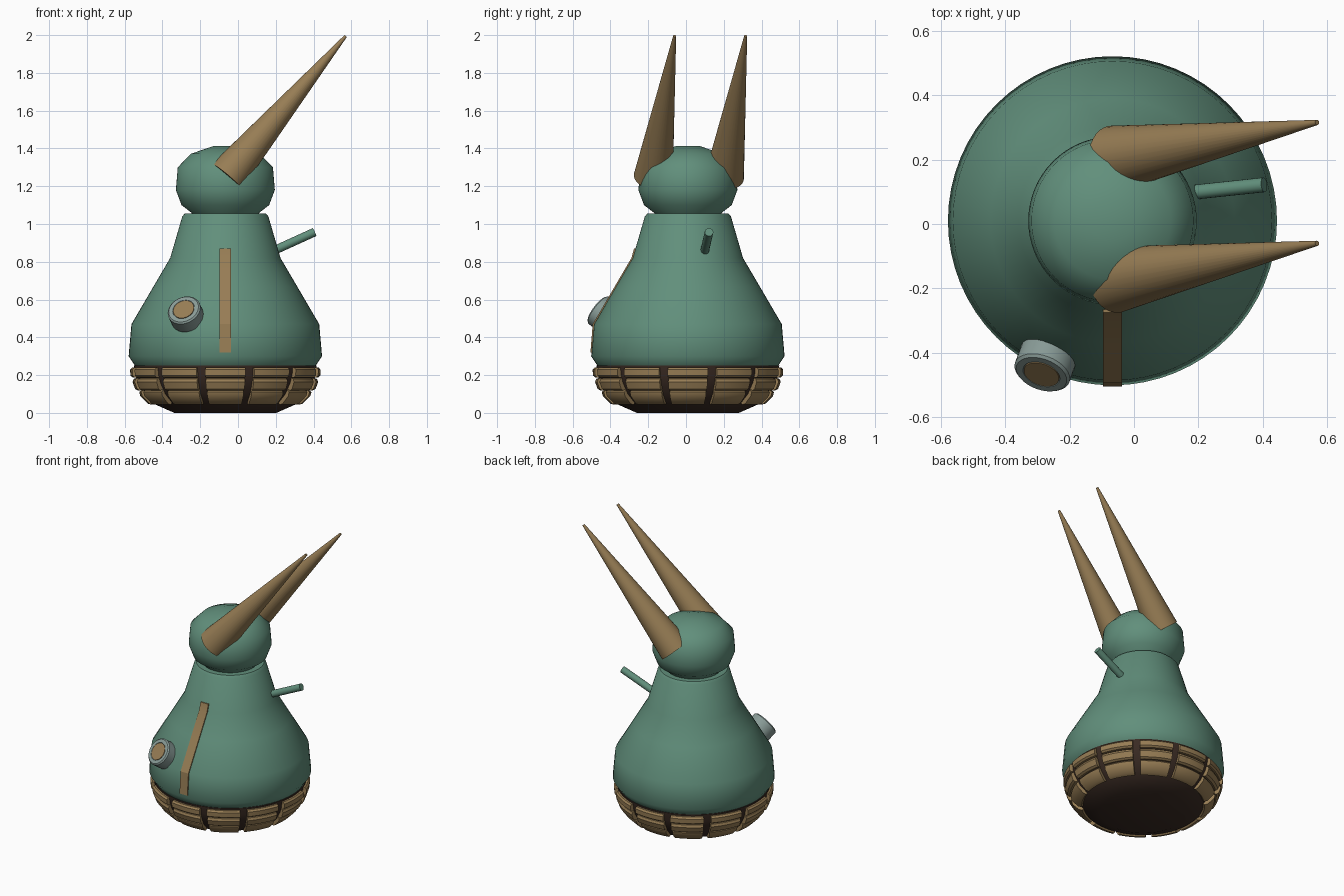
import bpy, bmesh, math
from mathutils import Vector

if "Cube" in bpy.data.objects:
    bpy.data.objects.remove(bpy.data.objects["Cube"])

CX, CY = -0.067, 0.01   # vertical axis of the round body


def mat(name, rgb):
    m = bpy.data.materials.new(name)
    m.diffuse_color = (*rgb, 1)
    m.use_nodes = True
    m.node_tree.nodes["Principled BSDF"].inputs["Base Color"].default_value = m.diffuse_color
    return m


GREEN = mat("sage green", (0.12, 0.275, 0.2))
TAN = mat("tan", (0.31, 0.205, 0.09))
DARK = mat("dark brown", (0.042, 0.024, 0.017))
GREY = mat("grey", (0.25, 0.33, 0.31))


def finish(name, bm, material, angle=40, loc=(0, 0, 0), rot=None):
    bmesh.ops.recalc_face_normals(bm, faces=bm.faces)
    me = bpy.data.meshes.new(name)
    bm.to_mesh(me)
    bm.free()
    ob = bpy.data.objects.new(name, me)
    bpy.context.collection.objects.link(ob)
    me.materials.append(material)
    ob.location = loc
    if rot:
        ob.rotation_mode = 'QUATERNION'
        ob.rotation_quaternion = rot
    bpy.ops.object.select_all(action='DESELECT')
    ob.select_set(True)
    bpy.context.view_layer.objects.active = ob
    bpy.ops.object.shade_smooth_by_angle(angle=math.radians(angle))
    return ob


def turned(name, profile, material, n=64, **kw):
    """Revolve (radius, z) points; both ends get flat caps."""
    bm = bmesh.new()
    rings = [[bm.verts.new((r * math.cos(t * math.tau / n), r * math.sin(t * math.tau / n), z))
              for t in range(n)] for r, z in profile]
    for a, b in zip(rings, rings[1:]):
        for i in range(n):
            j = (i + 1) % n
            bm.faces.new((a[i], a[j], b[j], b[i]))
    bm.faces.new(rings[0])
    bm.faces.new(rings[-1])
    return finish(name, bm, material, **kw)


def rod(name, start, end, r0, r1, material, n=24):
    """Straight tapered rod between two points."""
    a, d = Vector(start), Vector(end) - Vector(start)
    return turned(name, [(r0, 0), (r1, d.length)], material, n=n, loc=a,
                  rot=d.to_track_quat('Z', 'Y'))


# Body and head
BODY = [(0.47, 0.24), (0.48, 0.252), (0.512, 0.3), (0.497, 0.47), (0.38, 0.67),
        (0.292, 0.82), (0.228, 1.04), (0.215, 1.055)]
turned("body", BODY, GREEN, loc=(CX, CY, 0))
turned("head", [(0.17, 1.045), (0.18, 1.06), (0.232, 1.1), (0.262, 1.18), (0.252, 1.3),
                (0.182, 1.372), (0.065, 1.412)], GREEN, loc=(CX, CY, 0), angle=50)

# Dark core of the base
turned("base_core", [(0.27, 0), (0.372, 0.045), (0.43, 0.1), (0.465, 0.16), (0.478, 0.2),
                     (0.484, 0.252)], DARK, loc=(CX, CY, 0))

# Three rows of twelve padded panels around the base
ROWS = [(0.386, 0.046, 0.453, 0.113), (0.459, 0.12, 0.482, 0.181), (0.487, 0.188, 0.49, 0.24)]
SEGS, GAP, STEPS = 12, math.radians(5.5), 6
bm = bmesh.new()
for r0, z0, r1, z1 in ROWS:
    along = Vector((r1 - r0, z1 - z0)).normalized()
    out = Vector((along.y, -along.x))
    p0, p1 = Vector((r0, z0)), Vector((r1, z1))
    section = [p0 - out * 0.03, p0 + out * 0.004, p0.lerp(p1, 0.2) + out * 0.015,
               p0.lerp(p1, 0.8) + out * 0.015, p1 + out * 0.004, p1 - out * 0.03]
    for s in range(SEGS):
        a0 = s * math.tau / SEGS + math.radians(15) + GAP / 2
        cuts = []
        for k in range(STEPS + 1):
            a = a0 + (math.tau / SEGS - GAP) * k / STEPS
            cuts.append([bm.verts.new((p.x * math.cos(a), p.x * math.sin(a), p.y))
                         for p in section])
        for u, v in zip(cuts, cuts[1:]):
            for i in range(6):
                j = (i + 1) % 6
                bm.faces.new((u[i], u[j], v[j], v[i]))
        bm.faces.new(cuts[0])
        bm.faces.new(cuts[-1])
finish("base_panels", bm, TAN, loc=(CX, CY, 0), angle=35)

# Pair of slanted horns
for name, dy in (("horn_front", 0), ("horn_back", 0.376)):
    rod(name, (-0.06, -0.173 + dy, 1.25), (0.57, -0.06 + dy, 1.995), 0.104, 0.008, TAN, n=32)

# Small side peg
rod("side_peg", (0.13, 0.093, 0.832), (0.405, 0.122, 0.957), 0.023, 0.023, GREEN, n=16)

# Front strip following the body slope
bm = bmesh.new()
path = [(0.514, 0.32), (0.502, 0.47), (0.385, 0.67), (0.297, 0.82), (0.283, 0.87)]
rows = []
for r, z in path:
    rows.append([bm.verts.new((x, -r + d, z)) for x, d in
                 ((-0.03, -0.002), (0.03, -0.002), (0.03, 0.007), (-0.03, 0.007))])
for a, b in zip(rows, rows[1:]):
    for i in range(4):
        j = (i + 1) % 4
        bm.faces.new((a[i], a[j], b[j], b[i]))
bm.faces.new(rows[0])
bm.faces.new(rows[-1])
finish("front_strip", bm, TAN, loc=(CX, CY, 0), angle=20)

# Round knob: grey housing with a tan disc
axis = Vector((-0.28, -0.76, 0.58)).normalized()
face = Vector((-0.288, -0.468, 0.548))
turn = axis.to_track_quat('Z', 'Y')
turned("knob_housing", [(0.09, -0.08), (0.09, -0.008), (0.082, 0), (0.06, 0), (0.058, -0.006)],
       GREY, n=32, loc=face, rot=turn)
turned("knob_disc", [(0.057, -0.008), (0.057, 0.001)], TAN, n=32, loc=face, rot=turn)
